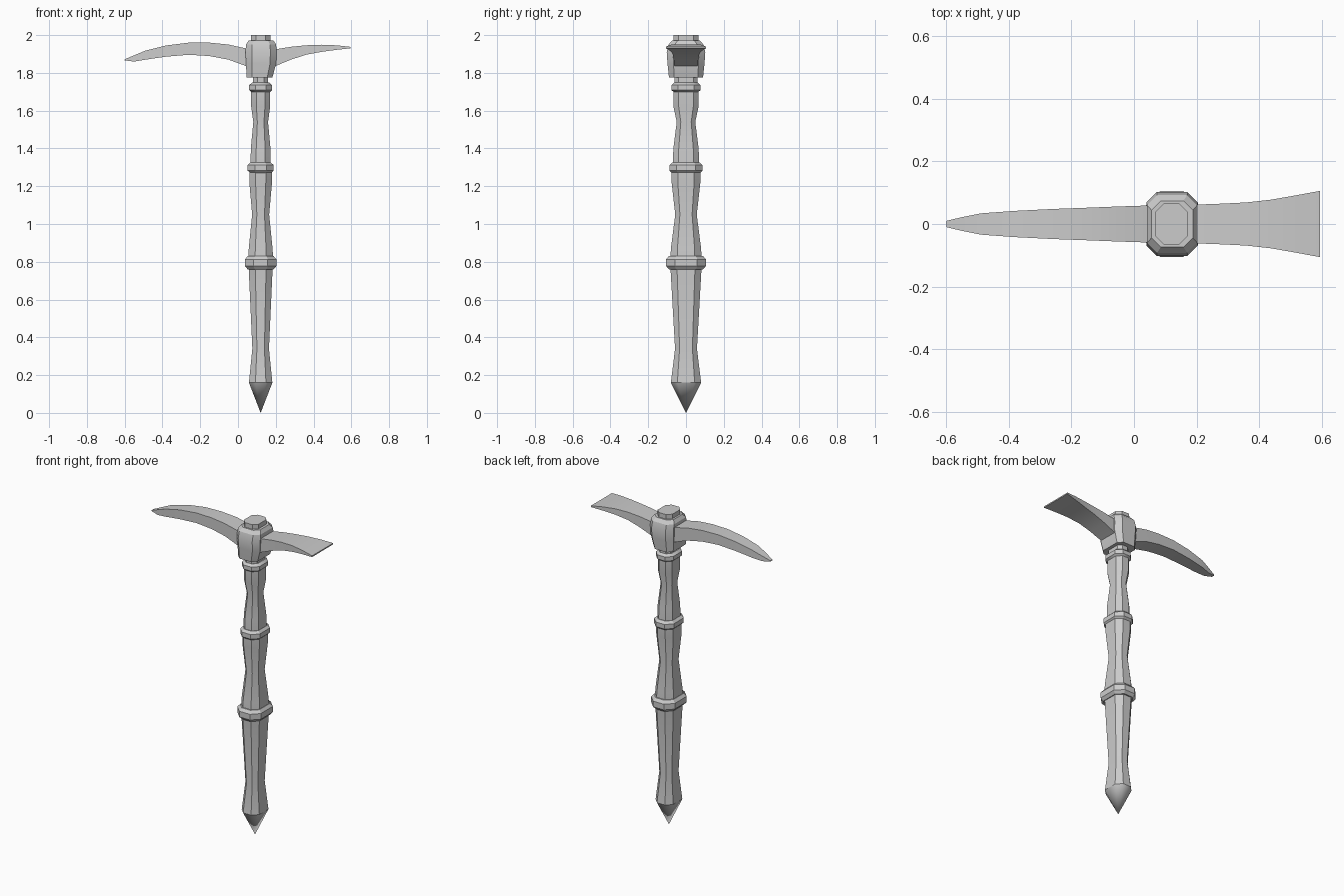
import bpy, bmesh, math

cube = bpy.data.objects.get("Cube")
if cube:
    bpy.data.objects.remove(cube, do_unlink=True)

steel = bpy.data.materials.new("plain_grey")
steel.use_nodes = True
GREY = (0.6, 0.6, 0.6, 1)
steel.diffuse_color = GREY
steel.node_tree.nodes["Principled BSDF"].inputs["Base Color"].default_value = GREY

CX = 0.12  # shaft axis


def loft(name, rings, angle=30):
    """Skin a list of equal-sized point rings and cap both ends."""
    bm = bmesh.new()
    loops = [[bm.verts.new(p) for p in ring] for ring in rings]
    n = len(loops[0])
    for a, b in zip(loops, loops[1:]):
        for i in range(n):
            j = (i + 1) % n
            bm.faces.new((a[i], a[j], b[j], b[i]))
    bm.faces.new(loops[0][::-1])
    bm.faces.new(loops[-1])
    bmesh.ops.remove_doubles(bm, verts=bm.verts, dist=0.0005)
    bmesh.ops.recalc_face_normals(bm, faces=bm.faces)
    mesh = bpy.data.meshes.new(name)
    bm.to_mesh(mesh)
    bm.free()
    obj = bpy.data.objects.new(name, mesh)
    bpy.context.collection.objects.link(obj)
    mesh.materials.append(steel)
    bpy.ops.object.select_all(action='DESELECT')
    obj.select_set(True)
    bpy.context.view_layer.objects.active = obj
    bpy.ops.object.shade_smooth_by_angle(angle=math.radians(angle))
    return obj


def octagon(z, hx, hy, cut=0.55, cx=CX):
    """Chamfered rectangle lying at height z."""
    c = hx * cut
    corners = [(hx, hy - c), (hx - c, hy), (c - hx, hy), (-hx, hy - c),
               (-hx, c - hy), (c - hx, -hy), (hx - c, -hy), (hx, c - hy)]
    return [(cx + x, y, z) for x, y in corners]


def section(x, low, high, w):
    """Rectangular blade section across x."""
    return [(x, -w, low), (x, w, low), (x, w, high), (x, -w, high)]


# Ground spike
loft("spike", [octagon(0, 0.0001, 0.0001), octagon(0.16, 0.062, 0.08)], 50)

# Waisted grip segments
segments = {
    "lower_grip": [(0.16, 0.062, 0.08), (0.34, 0.044, 0.058), (0.78, 0.064, 0.083)],
    "middle_grip": [(0.81, 0.066, 0.083), (0.87, 0.063, 0.08), (1.05, 0.045, 0.057),
                    (1.22, 0.06, 0.076), (1.29, 0.06, 0.076)],
    "upper_grip": [(1.29, 0.054, 0.07), (1.4, 0.052, 0.067), (1.54, 0.039, 0.049),
                   (1.62, 0.05, 0.066), (1.72, 0.05, 0.066)],
    "neck": [(1.72, 0.04, 0.062), (1.8, 0.04, 0.062)],
}
for name, rows in segments.items():
    loft(name, [octagon(*row) for row in rows])

# Bevelled collars between the segments
for name, z, hx, hy, h in (("lower_collar", 0.795, 0.083, 0.105, 0.036),
                           ("middle_collar", 1.297, 0.069, 0.088, 0.029),
                           ("upper_collar", 1.722, 0.061, 0.077, 0.026)):
    loft(name, [octagon(z - h, hx - 0.015, hy - 0.015), octagon(z - h * 0.5, hx, hy),
                octagon(z + h * 0.5, hx, hy), octagon(z + h, hx - 0.015, hy - 0.015)])

# Head block and top cap
loft("head_block", [octagon(1.775, 0.068, 0.09, 0.4, 0.114),
                    octagon(1.85, 0.08, 0.098, 0.4, 0.122),
                    octagon(1.91, 0.082, 0.102, 0.4, 0.122),
                    octagon(1.95, 0.08, 0.092, 0.4, 0.122),
                    octagon(1.971, 0.066, 0.074, 0.45, 0.122)], 20)
loft("top_cap", [octagon(1.96, 0.052, 0.065, 0.5), octagon(2.0, 0.052, 0.065, 0.5)])

# Curved pick
loft("pick", [section(*s) for s in (
    (0.08, 1.82, 1.92, 0.06), (0.04, 1.837, 1.93, 0.059), (-0.05, 1.87, 1.95, 0.056),
    (-0.15, 1.889, 1.96, 0.052), (-0.26, 1.896, 1.96, 0.048), (-0.38, 1.886, 1.945, 0.042),
    (-0.49, 1.87, 1.918, 0.034), (-0.55, 1.86, 1.893, 0.022), (-0.6, 1.866, 1.872, 0.01))])

# Flared adze
loft("adze", [section(*s) for s in (
    (0.16, 1.82, 1.918, 0.06), (0.2, 1.837, 1.925, 0.062), (0.28, 1.87, 1.938, 0.065),
    (0.36, 1.896, 1.946, 0.069), (0.44, 1.911, 1.949, 0.078), (0.52, 1.922, 1.946, 0.092),
    (0.595, 1.93, 1.938, 0.106))])
